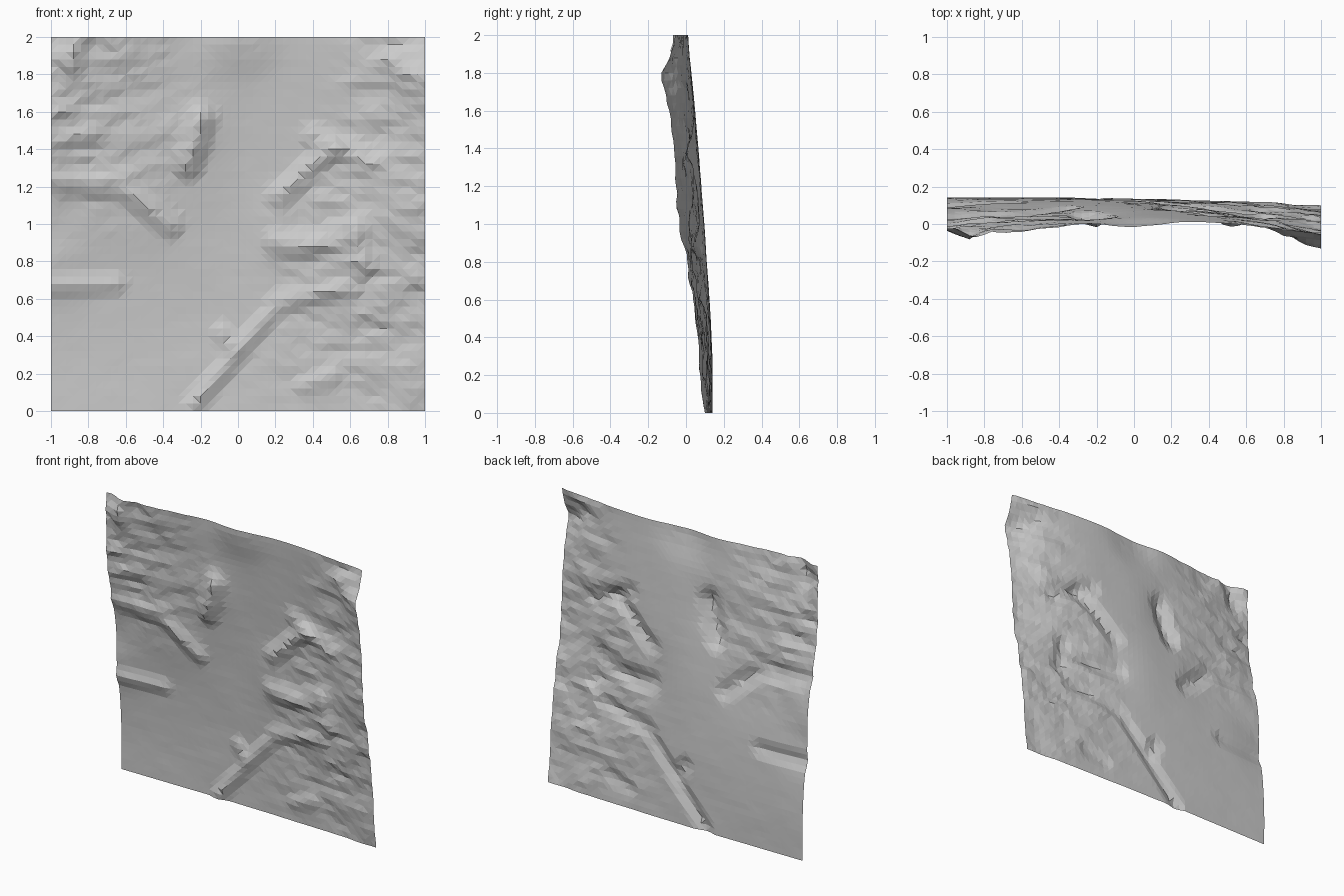
import bpy, bmesh
from mathutils import Vector, noise

if "Cube" in bpy.data.objects:
    bpy.data.objects.remove(bpy.data.objects["Cube"])

# Broad relief: depth (hundredths) every 0.25 units, rows upward, columns left to right
RELIEF = [
    (14, 14, 14, 14, 13.5, 13, 12, 11, 9.5),
    (14, 14, 14, 13.5, 13, 12, 11, 9.5, 7),
    (12.5, 13, 13, 13, 12.3, 11, 9.5, 7.5, 4.5),
    (9, 11, 11.3, 11.3, 11, 9, 6.5, 4.5, 1.5),
    (8, 8, 8, 9.3, 9.5, 7, 5, 2, -3.5),
    (4, 4, 5, 6.5, 7.7, 7, 4, 1, -5.5),
    (-2, 1, 3, 3, 5.5, 5.3, 4, 0, -7.5),
    (-3, -1, 1, 2, 3, 3.3, 2, -2, -11),
    (-3, -4, -3.5, 0, -2, 1, 0.3, -2, -6),
]

# Crests: start x, start z, end x, end z, height, width
RIDGES = [
    (-.25, .02, .15, .5, .03, .05),
    (-.08, .42, -.05, .36, .025, .05),
    (.35, .13, .5, .19, .02, .05),
    (.22, .58, .6, .68, .025, .06),
    (.2, .9, .55, .86, .03, .06),
    (.66, .78, .62, 1.0, .03, .06),
    (.22, 1.15, .5, 1.4, .035, .06),
    (.4, 1.47, .7, 1.33, .025, .06),
    (-.27, 1.32, -.2, 1.56, .05, .07),
    (-.62, 1.2, -.36, .99, .03, .06),
    (-1, .67, -.65, .68, .022, .05),
    (-1, 1.24, -.72, 1.2, .025, .06),
    (-.9, 1.85, -.86, 2.0, .045, .07),
    (.8, 1.88, 1, 1.8, .025, .07),
]


def spline(p0, p1, p2, p3, t):
    return p1 + .5 * t * (p2 - p0 + t * (2*p0 - 5*p1 + 4*p2 - p3
                                         + t * (3*(p1 - p2) + p3 - p0)))


def along(values, u):
    n = len(values) - 1
    i = min(int(u), n - 1)
    pts = [values[max(0, min(n, i + k))] for k in (-1, 0, 1, 2)]
    return spline(*pts, u - i)


def depth(x, z):
    u, v = (x + 1) * 4, z * 4
    y = along([along(row, u) for row in RELIEF], v) / 100
    # rocky noise grows with height above the smooth valley floor
    floor = along([max(row) for row in RELIEF], v) / 100
    rough = max(.06, min(1, (floor - y - .005) / .04))
    if abs(x) > .97:
        rough *= .6
    y -= .020 * rough * noise.noise(Vector((x * 5 - z * 2, z * 11, 3.7)))
    y -= .010 * rough * noise.noise(Vector((x * 11, z * 23, 8.1)))
    # raised crests
    p = Vector((x, z))
    for x1, z1, x2, z2, h, w in RIDGES:
        a, d = Vector((x1, z1)), Vector((x2 - x1, z2 - z1))
        t = max(0, min(1, (p - a).dot(d) / d.length_squared))
        y -= h * max(0, 1 - (p - a - d * t).length / (w * 1.4))
    return max(-.14, min(.143, y))


# Terrain sheet standing upright, peaks facing the front
bm = bmesh.new()
bmesh.ops.create_grid(bm, x_segments=50, y_segments=50, size=1)
for v in bm.verts:
    x, z = v.co.x, v.co.y + 1
    v.co = (x, depth(x, z), z)
bmesh.ops.triangulate(bm, faces=bm.faces[:])
mesh = bpy.data.meshes.new("terrain_sheet")
bm.to_mesh(mesh)
bm.free()
terrain = bpy.data.objects.new("terrain_sheet", mesh)
bpy.context.collection.objects.link(terrain)
